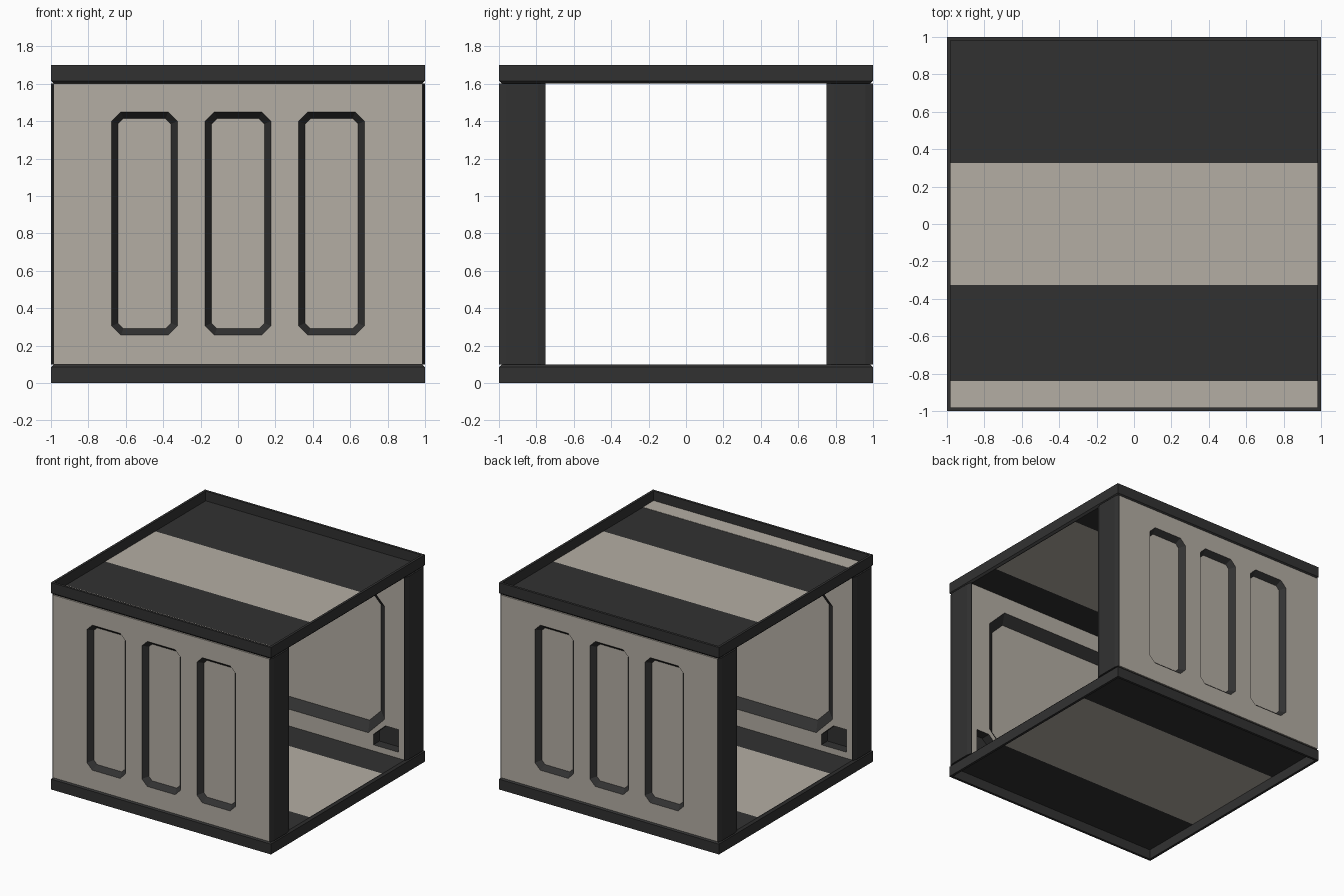
import bpy, bmesh, math
from mathutils import Matrix

if "Cube" in bpy.data.objects:
    bpy.data.objects.remove(bpy.data.objects["Cube"])


def material(name, rgb):
    m = bpy.data.materials.new(name)
    m.diffuse_color = (*rgb, 1)
    m.use_nodes = True
    m.node_tree.nodes["Principled BSDF"].inputs["Base Color"].default_value = m.diffuse_color
    return m


MATS = [material("warm_grey_panel", (0.455, 0.42, 0.37)),
        material("charcoal_trim", (0.031, 0.031, 0.031))]
PANEL, TRIM = 0, 1


def finish(bm, name):
    bmesh.ops.recalc_face_normals(bm, faces=bm.faces)
    me = bpy.data.meshes.new(name)
    bm.to_mesh(me)
    bm.free()
    for m in MATS:
        me.materials.append(m)
    ob = bpy.data.objects.new(name, me)
    bpy.context.collection.objects.link(ob)
    return ob


def loft(bm, rings, mats, closed=False):
    """Skin a list of rings; mats = (side, last cap)."""
    vs = [[bm.verts.new(p) for p in r] for r in rings]
    n = len(rings[0])
    pairs = list(zip(vs, vs[1:])) + ([(vs[-1], vs[0])] if closed else [])
    for a, b in pairs:
        for i in range(n):
            j = (i + 1) % n
            bm.faces.new((a[i], a[j], b[j], b[i])).material_index = mats[0]
    if not closed:
        bm.faces.new(vs[0]).material_index = mats[0]
        bm.faces.new(vs[-1]).material_index = mats[1]


def box(name, x0, x1, y0, y1, z0, z1, mat):
    bm = bmesh.new()
    rings = [[(x0, y0, z), (x1, y0, z), (x1, y1, z), (x0, y1, z)] for z in (z0, z1)]
    loft(bm, rings, (mat, mat))
    return finish(bm, name)


def chamfered(x0, x1, z0, z1, c, y):
    return [(x, y, z) for x, z in (
        (x0 + c, z0), (x1 - c, z0), (x1, z0 + c), (x1, z1 - c),
        (x1 - c, z1), (x0 + c, z1), (x0, z1 - c), (x0, z0 + c))]


def recess(bm, x0, x1, z0, z1, c, inset, y, depth):
    """Sloped dark surround with a light panel at the bottom."""
    s = math.copysign(0.002, depth)
    loft(bm, [chamfered(x0, x1, z0, z1, c, y - s),
              chamfered(x0 + inset, x1 - inset, z0 + inset, z1 - inset,
                        c - inset * 0.59, y + depth)], (TRIM, PANEL))


# Front wall with its recesses cut in
OUT, INN = -0.997, -0.757
wall = box("front_wall", -0.986, 0.986, OUT, INN, 0.1, 1.6, PANEL)
bm = bmesh.new()
for cx in (-0.5, 0, 0.5):
    recess(bm, cx - 0.177, cx + 0.177, 0.255, 1.45, 0.05, 0.036, OUT, 0.042)
recess(bm, -0.805, 0.805, 0.235, 1.465, 0.15, 0.075, INN, -0.06)
for s in (-1, 1):  # small corner vents
    prof = [(0.70, 0.15), (0.93, 0.15), (0.93, 0.335), (0.81, 0.335), (0.70, 0.235)]
    loft(bm, [[(s * x, y, z) for x, z in prof] for y in (INN + 0.002, INN - 0.08)],
         (TRIM, TRIM))
cutter = finish(bm, "recess_cutter")
cutter.hide_render = True
mod = wall.modifiers.new("recesses", "BOOLEAN")
mod.operation = "DIFFERENCE"
mod.solver = "EXACT"
mod.object = cutter
bpy.context.view_layer.objects.active = wall
wall.select_set(True)
bpy.ops.object.modifier_apply(modifier=mod.name)
bpy.data.objects.remove(cutter)

# Back wall is the front wall turned half round
back = wall.copy()
back.data = wall.data.copy()
back.name = "back_wall"
back.data.transform(Matrix.Rotation(math.pi, 4, "Z"))
bpy.context.collection.objects.link(back)

# Thin chamfered end posts
for sx, nx in ((-1, "left"), (1, "right")):
    for sy, ny in ((-1, "front"), (1, "back")):
        prof = [(0.985, 0.75), (0.988, 0.75), (1, 0.79), (1, 0.96), (0.988, 1), (0.985, 1)]
        bm = bmesh.new()
        loft(bm, [[(sx * x, sy * y, z) for x, y in prof] for z in (0.098, 1.602)], (TRIM, TRIM))
        finish(bm, f"{nx}_{ny}_post")

# Bottom and top: rim frame plus striped recessed slab
RIM = [(1, 0), (1, 0.085), (0.985, 0.1), (0.98, 0.1), (0.98, 0)]


def slab(name, z0, z1, b):
    box(name + "_middle_panel", -0.98, 0.98, -b, b, z0, z1, PANEL)
    box(name + "_back_panel", -0.98, 0.98, b, 0.98, z0, z1, TRIM)
    box(name + "_front_panel", -0.98, 0.98, -0.98, -b, z0, z1, TRIM)


for name, fz in (("floor", lambda z: z), ("ceiling", lambda z: 1.7 - z)):
    bm = bmesh.new()
    loft(bm, [[(-r, -r, fz(z)), (r, -r, fz(z)), (r, r, fz(z)), (-r, r, fz(z))]
              for r, z in RIM], (TRIM, TRIM), closed=True)
    finish(bm, name + "_rim")
slab("floor", 0.08, 0.099, 0.47)
slab("ceiling", 1.601, 1.61, 0.47)
slab("roof", 1.61, 1.62, 0.325)

# Light strip along the front of the roof
box("roof_edge_strip", -0.98, 0.98, -0.98, -0.84, 1.619, 1.622, PANEL)
